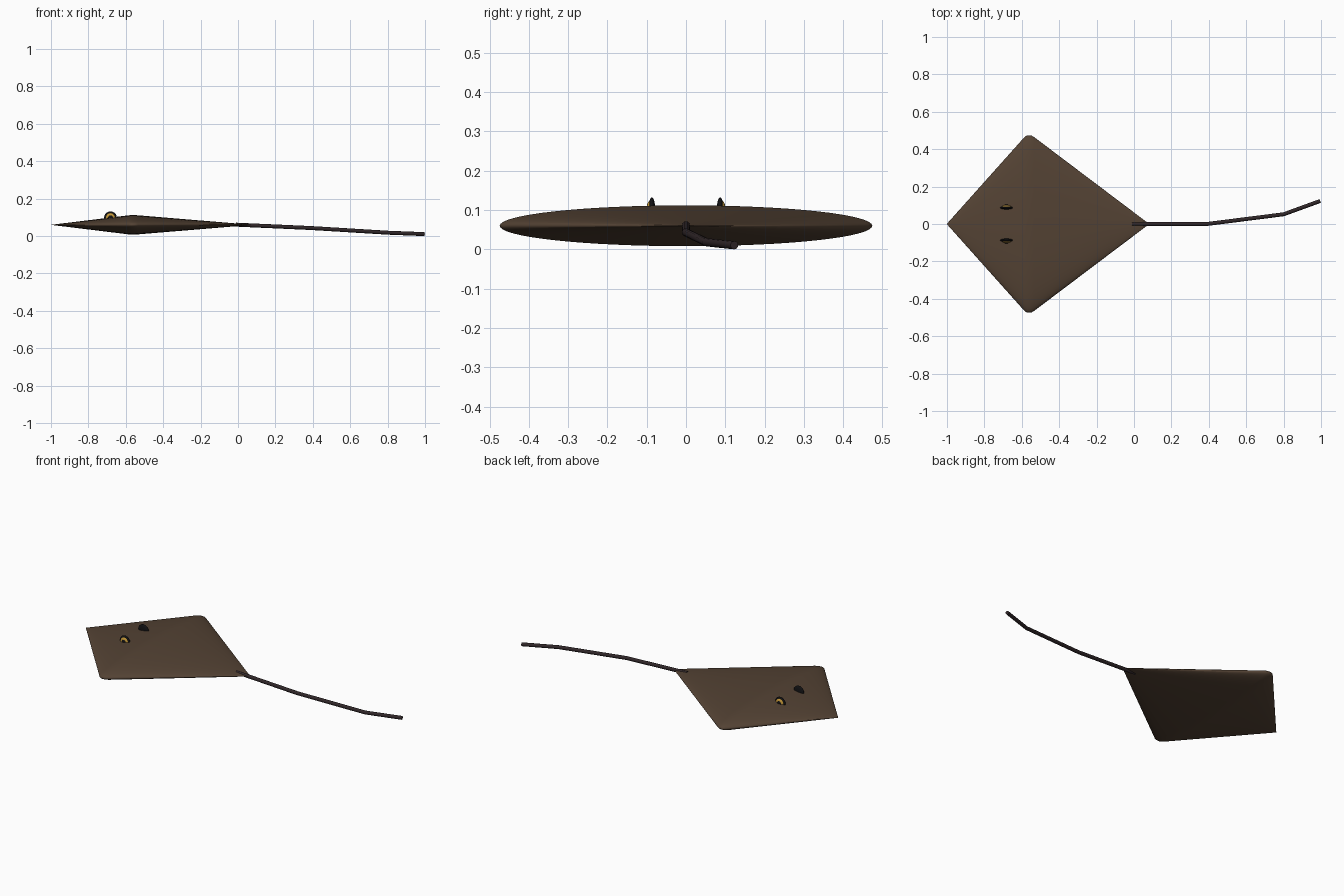
import bpy, bmesh
from math import cos, sin, tau, radians
from mathutils import Vector

cube = bpy.data.objects.get("Cube")
if cube:
    bpy.data.objects.remove(cube)


def material(name, rgb):
    m = bpy.data.materials.new(name)
    m.use_nodes = True
    m.diffuse_color = (*rgb, 1)
    m.node_tree.nodes["Principled BSDF"].inputs["Base Color"].default_value = (*rgb, 1)
    return m


skin = material("brown skin", (0.088, 0.055, 0.034))
tail_skin = material("dark tail", (0.03, 0.02, 0.022))
black = material("eye black", (0.006, 0.006, 0.007))
gold = material("iris gold", (0.55, 0.31, 0.04))


def add(name, bm, mat, angle):
    bmesh.ops.recalc_face_normals(bm, faces=bm.faces)
    mesh = bpy.data.meshes.new(name)
    bm.to_mesh(mesh)
    bm.free()
    mesh.materials.append(mat)
    obj = bpy.data.objects.new(name, mesh)
    bpy.context.collection.objects.link(obj)
    bpy.ops.object.select_all(action="DESELECT")
    obj.select_set(True)
    bpy.context.view_layer.objects.active = obj
    bpy.ops.object.shade_smooth_by_angle(angle=radians(angle))
    return obj


def loft(bm, rings):
    """Skin a list of equal-length rings of points and cap both ends."""
    loops = [[bm.verts.new(p) for p in ring] for ring in rings]
    n = len(loops[0])
    for a, b in zip(loops, loops[1:]):
        for i in range(n):
            j = (i + 1) % n
            bm.faces.new((a[i], a[j], b[j], b[i]))
    bm.faces.new(loops[0])
    bm.faces.new(loops[-1])


# Flat diamond body: elliptical rings growing and shrinking along x
HALF_Y, HALF_Z, MID_Z, SIDES = 0.475, 0.052, 0.06, 64
profile = [(-1, 0.003), (-0.585, 0.98), (-0.572, 0.998),
           (-0.55, 0.998), (-0.535, 0.98), (0.08, 0.003)]
body = bmesh.new()
loft(body, [[(x, HALF_Y * s * cos(tau * i / SIDES), MID_Z + HALF_Z * s * sin(tau * i / SIDES))
             for i in range(SIDES)] for x, s in profile])
add("body", body, skin, 60)

# Whip tail: a thin tube along a bent path
path = [Vector(p) for p in ((-0.01, 0, 0.061), (0.39, 0, 0.043),
                            (0.8, 0.052, 0.018), (0.995, 0.123, 0.0105))]
R, N = 0.0105, 12
rings = []
for k, p in enumerate(path):
    t = (path[min(k + 1, len(path) - 1)] - path[max(k - 1, 0)]).normalized()
    side = Vector((0, 0, 1)).cross(t).normalized()
    up = t.cross(side)
    rings.append([p + R * (cos(tau * i / N) * side + sin(tau * i / N) * up) for i in range(N)])
tail = bmesh.new()
loft(tail, rings)
add("tail", tail, tail_skin, 40)


# Eyes: nested flattened balls looking outwards
def eye_part(name, mat, side, y, radius, depth):
    bm = bmesh.new()
    bmesh.ops.create_uvsphere(bm, u_segments=24, v_segments=16, radius=1)
    bmesh.ops.scale(bm, verts=bm.verts, vec=(radius, depth, radius))
    bmesh.ops.translate(bm, verts=bm.verts, vec=(-0.682, side * y, 0.098))
    add(name, bm, mat, 60)


for label, side in (("left", 1), ("right", -1)):
    eye_part(label + "_eyeball", black, side, 0.087, 0.034, 0.009)
    eye_part(label + "_iris", gold, side, 0.092, 0.025, 0.009)
    eye_part(label + "_pupil", black, side, 0.097, 0.014, 0.007)
